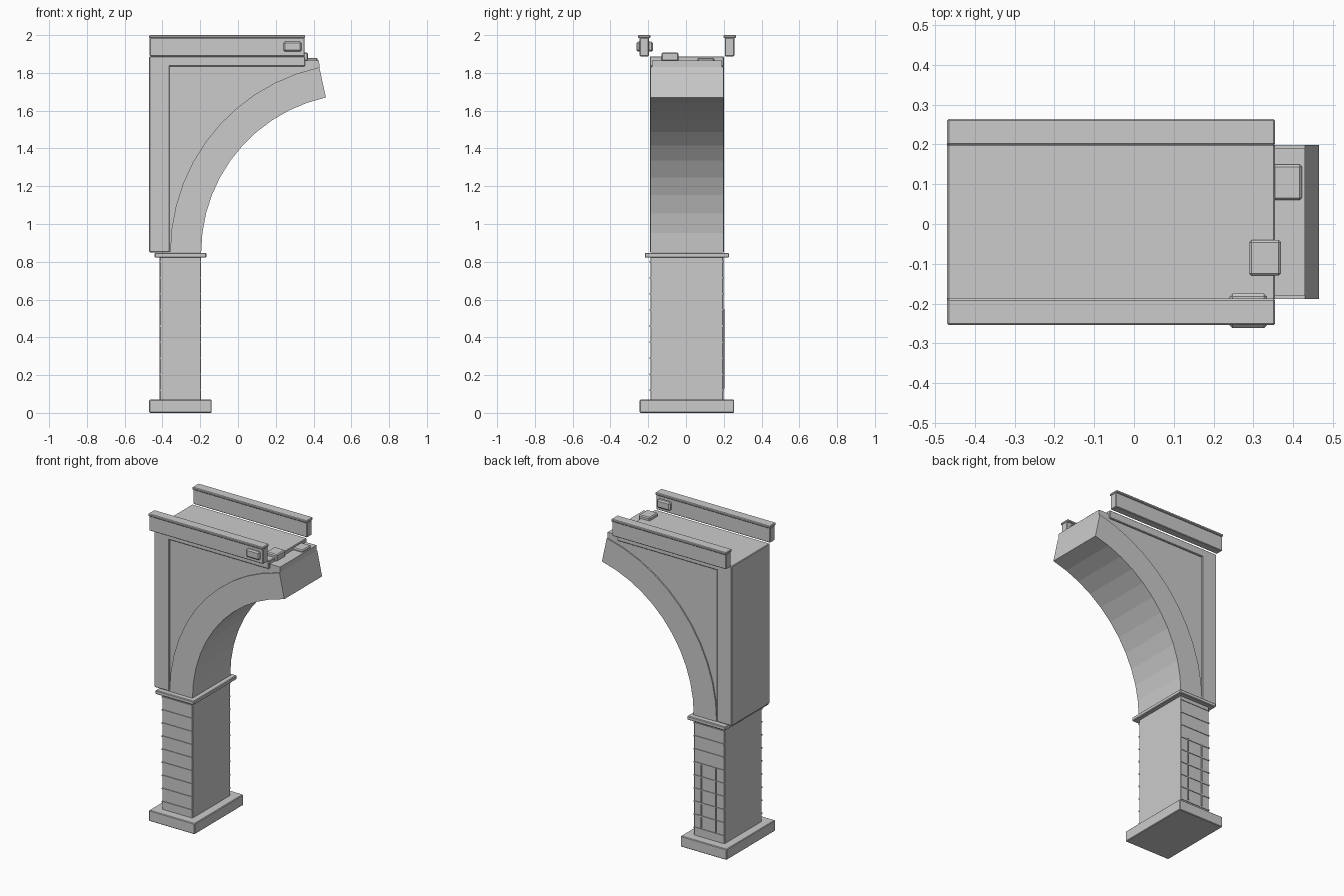
import bpy, math

if "Cube" in bpy.data.objects:
    bpy.data.objects.remove(bpy.data.objects["Cube"])

YC = 0.005  # depth centre of the whole bridge section


def mesh_object(name, verts, faces, bevel=0.0):
    me = bpy.data.meshes.new(name)
    me.from_pydata(verts, [], faces)
    ob = bpy.data.objects.new(name, me)
    bpy.context.collection.objects.link(ob)
    if bevel:
        m = ob.modifiers.new("edge", 'BEVEL')
        m.width = bevel
        m.segments = 1
    return ob


def box(name, x, y, z, bevel=0.004):
    v = [(a, b, c) for a in x for b in y for c in z]
    f = [(0, 1, 3, 2), (4, 6, 7, 5), (0, 4, 5, 1), (2, 3, 7, 6), (0, 2, 6, 4), (1, 5, 7, 3)]
    return mesh_object(name, v, f, bevel)


def span(half):
    return (YC - half, YC + half)


def arc(r):
    # springs vertically from the pier and stops short of the crown
    return [(0.644 - r * math.cos(a), 0.85 + r * math.sin(a))
            for a in (math.radians(77.7) * i / 11 for i in range(12))]


# Pier: plinth, shaft, capital
box("plinth", (-0.47, -0.14), span(0.25), (0, 0.07))
box("pier_shaft", (-0.415, -0.195), span(0.193), (0.06, 0.83))
box("pier_capital", (-0.442, -0.167), span(0.223), (0.822, 0.847))

# Raised joints on the pier's front and back
for i in range(9):
    z = 0.12 + 0.085 * i
    for side, s in (("front", -1), ("back", 1)):
        y = sorted((YC + s * 0.185, YC + s * 0.197))
        box(f"course_{side}_{i}", (-0.415, -0.195), y, (z - 0.004, z + 0.004), 0)
for i, x in enumerate((-0.355, -0.25)):
    box(f"upright_joint_{i}", (x - 0.004, x + 0.004), (0.19, 0.205), (0.13, 0.55), 0)

# Arch ring: quads between inner and outer arcs, extruded in depth
inner, outer = arc(0.839), arc(1.003)
y0, y1 = span(0.194)
n = len(inner)
verts = [(x, y, z) for y in (y0, y1) for pts in (inner, outer) for x, z in pts]
faces = []
for i in range(n - 1):
    a, b, c, d = i, n + i, 2 * n + i, 3 * n + i
    faces += [(a, b, b + 1, a + 1), (c, c + 1, d + 1, d),
              (a, a + 1, c + 1, c), (b, d, d + 1, b + 1)]
faces += [(0, 2 * n, 3 * n, n), (n - 1, 2 * n - 1, 4 * n - 1, 3 * n - 1)]
mesh_object("arch_ring", verts, faces)

# Recessed spandrel fill above the ring
prof = outer + [(0.43, 1.866), (-0.40, 1.866), (-0.40, 0.85)]
m = len(prof)
verts = [(x, y, z) for y in span(0.186) for x, z in prof]
faces = [tuple(range(m)), tuple(reversed(range(m, 2 * m)))]
faces += [(i, i + m, (i + 1) % m + m, (i + 1) % m) for i in range(m)]
mesh_object("spandrel_fill", verts, faces)

# Frame: rear post and deck slab
box("end_post", (-0.47, -0.362), span(0.196), (0.85, 1.886))
box("deck_slab", (-0.47, 0.355), span(0.196), (1.835, 1.888))

# Parapets with coping
for side, s in (("front", -1), ("back", 1)):
    c = YC + s * 0.226
    box(f"parapet_{side}", (-0.468, 0.353), (c - 0.025, c + 0.025), (1.888, 1.987))
    box(f"coping_{side}", (-0.47, 0.355), (c - 0.033, c + 0.033), (1.984, 2.0))

# Stone through the front parapet and loose stones at the broken end
box("parapet_stone", (0.24, 0.335), (-0.262, -0.175), (1.912, 1.965), 0.008)
box("loose_stone_a", (0.29, 0.37), (-0.13, -0.04), (1.863, 1.908), 0.006)
box("loose_stone_b", (0.34, 0.422), (0.06, 0.15), (1.85, 1.879), 0.006)
